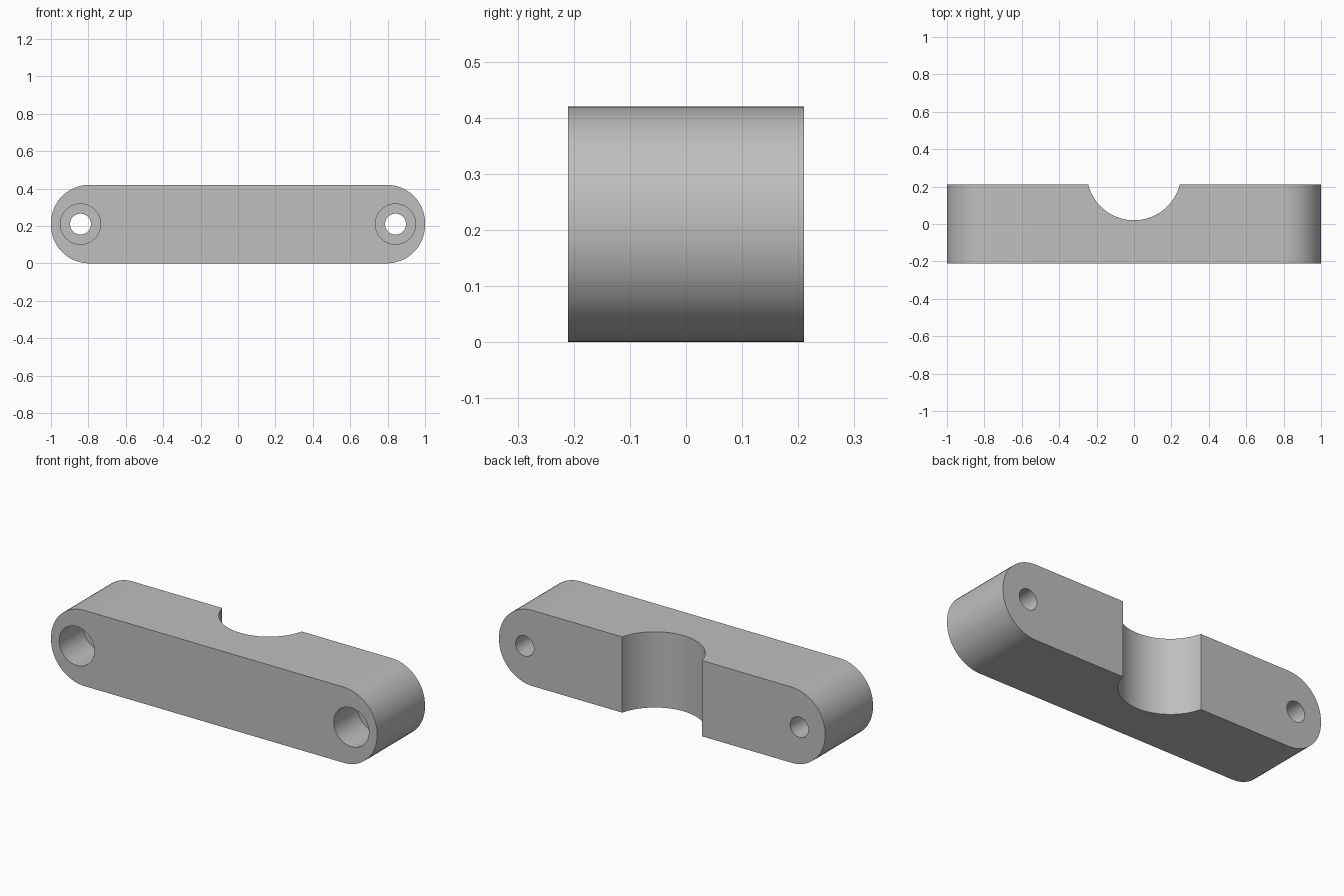
import bpy, bmesh, math
from mathutils import Matrix

if "Cube" in bpy.data.objects:
    bpy.data.objects.remove(bpy.data.objects["Cube"])

L, H, D = 2.0, 0.42, 0.42      # length, height, depth
R = 0.205                      # end rounding
HOLE_X = 0.842

mat = bpy.data.materials.new("light grey")
mat.diffuse_color = (0.52, 0.52, 0.52, 1)
mat.use_nodes = True
mat.node_tree.nodes["Principled BSDF"].inputs["Base Color"].default_value = mat.diffuse_color


def finish(name, bm):
    bmesh.ops.recalc_face_normals(bm, faces=bm.faces)
    mesh = bpy.data.meshes.new(name)
    bm.to_mesh(mesh)
    bm.free()
    ob = bpy.data.objects.new(name, mesh)
    bpy.context.collection.objects.link(ob)
    mesh.materials.append(mat)
    return ob


def cylinder(name, radius, depth, loc, axis, seg):
    bm = bmesh.new()
    rot = Matrix.Rotation(math.pi / 2, 4, 'X') if axis == 'Y' else Matrix()
    bmesh.ops.create_cone(bm, cap_ends=True, segments=seg, radius1=radius,
                          radius2=radius, depth=depth,
                          matrix=Matrix.Translation(loc) @ rot)
    return finish(name, bm)


# Bar with rounded ends, extruded from front to back
bm = bmesh.new()
ring = []
corners = [(1, 1, 0), (-1, 1, 90), (-1, -1, 180), (1, -1, 270)]
for sx, sz, start in corners:
    for i in range(17):
        a = math.radians(start + 90 * i / 16)
        ring.append(bm.verts.new((sx * (L / 2 - R) + R * math.cos(a), -D / 2,
                                  H / 2 + sz * (H / 2 - R) + R * math.sin(a))))
face = bm.faces.new(ring)
ext = bmesh.ops.extrude_face_region(bm, geom=[face])
bmesh.ops.translate(bm, vec=(0, D, 0),
                    verts=[g for g in ext["geom"] if isinstance(g, bmesh.types.BMVert)])
bar = finish("clamp_bar", bm)

# Rear saddle notch, through holes and front counterbores
cutters = [cylinder("saddle_cutter", 0.252, 1, (0, 0.272, H / 2), 'Z', 96)]
for side, sx in (("left", -1), ("right", 1)):
    x = sx * HOLE_X
    cutters.append(cylinder(side + "_hole_cutter", 0.056, 1, (x, 0, H / 2), 'Y', 48))
    cutters.append(cylinder(side + "_counterbore_cutter", 0.108, 0.42,
                            (x, -D / 2, H / 2), 'Y', 48))
for c in cutters:
    c.hide_render = True
    c.hide_set(True)
    mod = bar.modifiers.new(c.name, 'BOOLEAN')
    mod.object = c
    mod.operation = 'DIFFERENCE'
    mod.solver = 'EXACT'

# Apply the cuts and shade the curved walls smooth
bpy.context.view_layer.objects.active = bar
bar.select_set(True)
for c in cutters:
    bpy.ops.object.modifier_apply(modifier=c.name)
    bpy.data.objects.remove(c)
bpy.ops.object.shade_smooth_by_angle(angle=math.radians(30))
